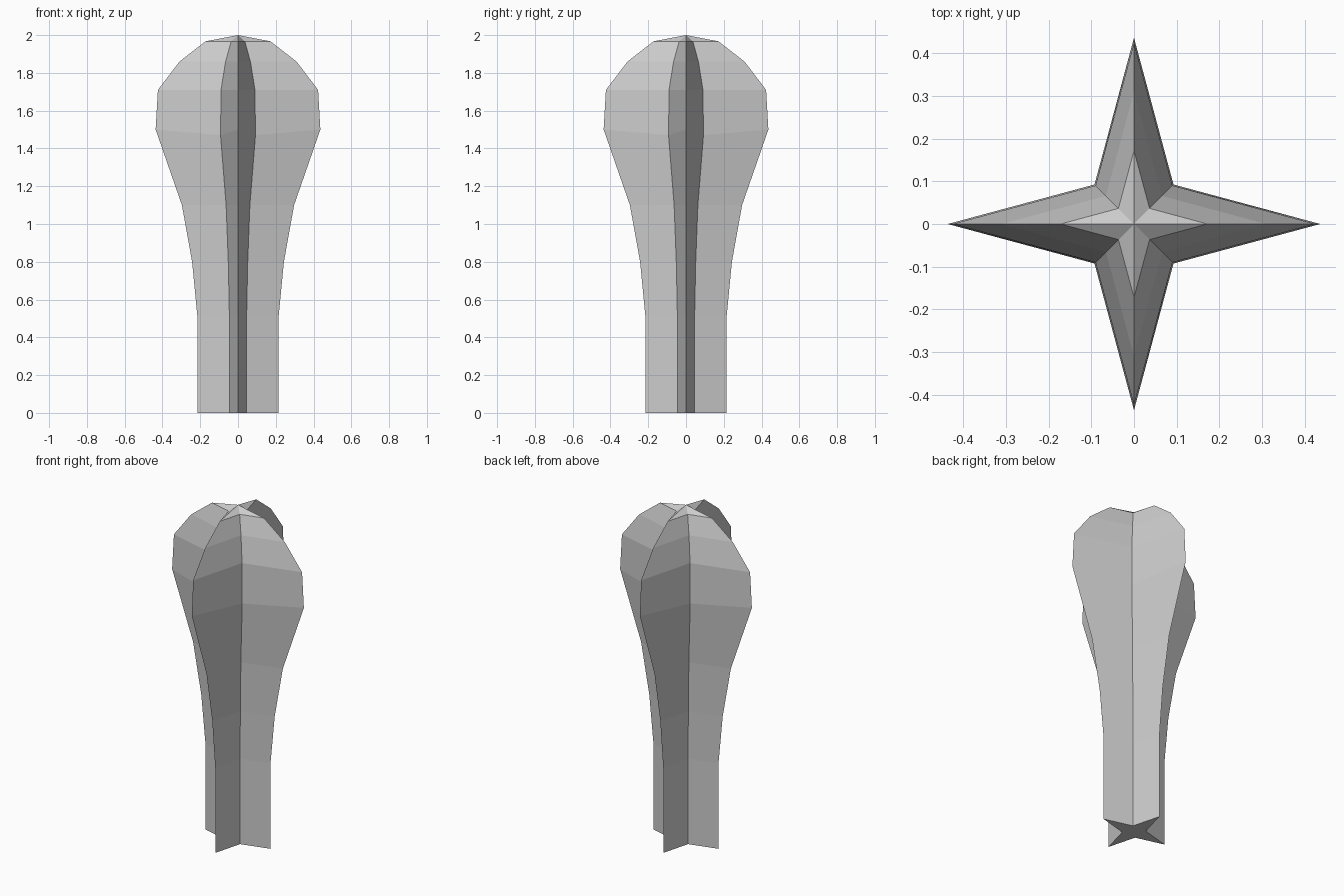
import bpy, bmesh
from math import sin, cos, pi

cube = bpy.data.objects.get("Cube")
if cube:
    bpy.data.objects.remove(cube, do_unlink=True)

# Plain grey material
grey = bpy.data.materials.new("light_grey")
grey.use_nodes = True
colour = (0.6, 0.6, 0.6, 1)
grey.diffuse_color = colour
grey.node_tree.nodes["Principled BSDF"].inputs["Base Color"].default_value = colour

POINTS = 4
VALLEY = 0.3  # valley radius as a share of the tip radius

# Fin profile: tip radius, tip height, valley height
PROFILE = [
    (0.215, 0.0, 0.0), (0.215, 0.51, 0.51), (0.243, 0.8, 0.8),
    (0.297, 1.1, 1.1), (0.436, 1.5, 1.47), (0.424, 1.71, 1.71),
    (0.31, 1.86, 1.86), (0.172, 1.967, 1.967),
]


def star_ring(bm, radius, tip_z, valley_z):
    ring = []
    for i in range(POINTS * 2):
        a = pi * i / POINTS
        r, z = (radius * VALLEY, valley_z) if i % 2 else (radius, tip_z)
        ring.append(bm.verts.new((r * cos(a), r * sin(a), z)))
    return ring


# Star-shaped body: stacked rings, apex on top, flat cap below
bm = bmesh.new()
rings = [star_ring(bm, *row) for row in PROFILE]
apex = bm.verts.new((0, 0, 2))
count = POINTS * 2
for low, high in zip(rings, rings[1:]):
    for i in range(count):
        j = (i + 1) % count
        bm.faces.new((low[i], low[j], high[j], high[i]))
for i in range(count):
    bm.faces.new((rings[-1][i], rings[-1][(i + 1) % count], apex))
bm.faces.new(list(reversed(rings[0])))
bmesh.ops.recalc_face_normals(bm, faces=bm.faces[:])

mesh = bpy.data.meshes.new("star_column")
bm.to_mesh(mesh)
bm.free()
mesh.materials.append(grey)
body = bpy.data.objects.new("star_column", mesh)
bpy.context.collection.objects.link(body)
